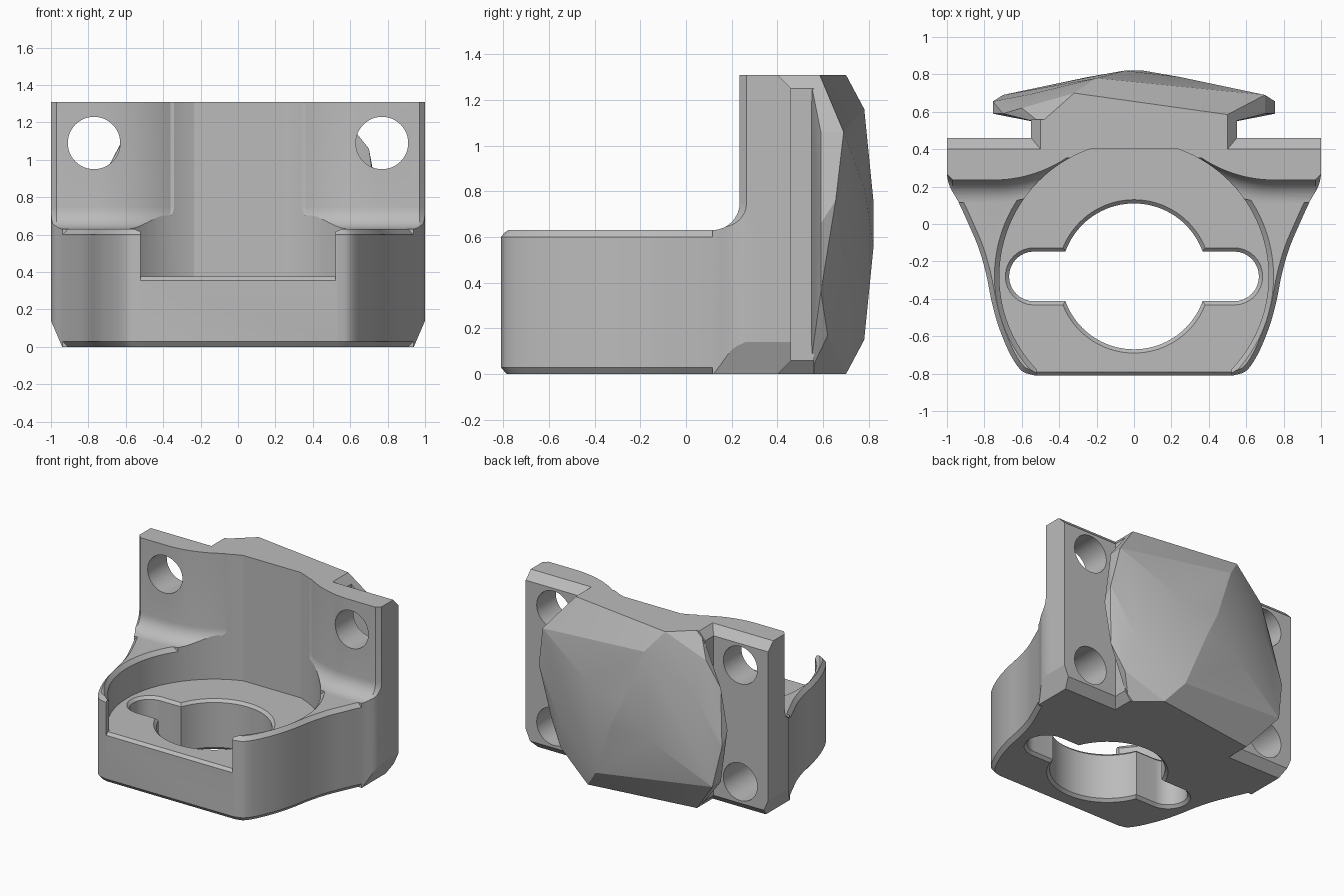
import bpy, bmesh, math
from mathutils import Vector, Matrix

if "Cube" in bpy.data.objects:
    bpy.data.objects.remove(bpy.data.objects["Cube"])

HEIGHT, BACK, RIM, FLOOR = 1.31, 0.46, 0.63, 0.375
CY, BORE = -0.28, 0.72

grey = bpy.data.materials.new("plain_grey")
grey.use_nodes = True
colour = (0.5, 0.5, 0.5, 1)
grey.diffuse_color = colour
grey.node_tree.nodes["Principled BSDF"].inputs["Base Color"].default_value = colour


def finish(name, bm):
    bmesh.ops.recalc_face_normals(bm, faces=bm.faces)
    me = bpy.data.meshes.new(name)
    bm.to_mesh(me)
    bm.free()
    me.materials.append(grey)
    ob = bpy.data.objects.new(name, me)
    bpy.context.collection.objects.link(ob)
    return ob


def loft(name, layers, matrix=None):
    """Closed solid through (points, z) layers of equal point count."""
    bm = bmesh.new()
    rings = [[bm.verts.new((x, y, z)) for x, y in pts] for pts, z in layers]
    for a, b in zip(rings, rings[1:]):
        for i in range(len(a)):
            j = (i + 1) % len(a)
            bm.faces.new((a[i], a[j], b[j], b[i]))
    bm.faces.new(rings[0])
    bm.faces.new(rings[-1])
    if matrix:
        bm.transform(matrix)
    return finish(name, bm)


def combine(target, other, operation):
    mod = target.modifiers.new("combine", "BOOLEAN")
    mod.operation, mod.object, mod.solver = operation, other, "EXACT"
    bpy.context.view_layer.objects.active = target
    bpy.ops.object.modifier_apply(modifier=mod.name)
    bpy.data.objects.remove(other)


def circle(r, x=0, y=CY, n=96):
    return [(x + r * math.cos(2 * math.pi * i / n), y + r * math.sin(2 * math.pi * i / n))
            for i in range(n)]


def capsule(half, r, n=16):
    angles = [-math.pi / 2 + math.pi * i / n for i in range(n + 1)]
    right = [(half + r * math.cos(a), CY + r * math.sin(a)) for a in angles]
    return right + [(-x, 2 * CY - y) for x, y in right]


def smooth(pts, n=5):
    """Catmull-Rom curve through the points."""
    p = [Vector(q) for q in pts]
    p = [2 * p[0] - p[1]] + p + [2 * p[-1] - p[-2]]
    out = []
    for a, b, c, d in zip(p, p[1:], p[2:], p[3:]):
        for i in range(n):
            t = i / n
            out.append(0.5 * (2 * b + (c - a) * t + (2 * a - 5 * b + 4 * c - d) * t * t
                              + (3 * b - a - 3 * c + d) * t ** 3))
    return out + [p[-2]]


def inset(pts, d):
    out = []
    for i, p in enumerate(pts):
        t = (Vector(pts[(i + 1) % len(pts)]) - Vector(pts[i - 1])).normalized()
        out.append((p[0] - t.y * d, p[1] + t.x * d))
    return out


# Plan outline with S-curved sides
side = smooth([(0.53, -0.81), (0.60, -0.785), (0.66, -0.70), (0.72, -0.56), (0.76, -0.42),
               (0.79, -0.27), (0.83, -0.13), (0.885, 0), (0.94, 0.12), (0.985, 0.20), (1, 0.26)])
side = [(p.x, p.y) for p in side]


def outline(back):
    half = side + [(1, back)]
    return half + [(-x, y) for x, y in reversed(half)]


# Low cup with chamfered rim and base
low = outline(0.32)
body = loft("bracket_body", [(inset(low, 0.025), 0), (low, 0.03), (low, RIM - 0.03),
                             (inset(low, 0.025), RIM)])
combine(body, loft("rim_cut", [(circle(BORE), FLOOR), (circle(BORE), RIM - 0.03),
                               (circle(BORE + 0.035), RIM + 0.01)]), "DIFFERENCE")


# Upright wall with flowing front face and fillet at its foot
def wall_front(x):
    x = abs(x)
    if x > 0.97:
        return 0.235 + x - 0.97
    if x > 0.75:
        return 0.235
    return 0.935 - math.sqrt(0.49 - (0.75 - max(x, 0.36)) ** 2)


xs = [-1.1, -0.97] + [-0.75 + 0.03 * i for i in range(51)] + [0.97, 1.1]


def wall(shift):
    return [(x, wall_front(x) - shift) for x in xs] + [(1.1, BACK), (-1.1, BACK)]


R = 0.12
layers = [(wall(R), 0)]
for i in range(9):
    a = math.pi / 2 * i / 8
    layers.append((wall(R * (1 - math.sin(a))), RIM + R * (1 - math.cos(a))))
upright = loft("upright", layers + [(wall(0), HEIGHT)])
plan = outline(BACK + 0.1)
combine(upright, loft("plan_trim", [(plan, -0.1), (plan, HEIGHT + 0.1)]), "INTERSECT")

# Chamfers along the top and bottom of the back
along_x = Matrix(((0, 0, 1, 0), (1, 0, 0, 0), (0, 1, 0, 0), (0, 0, 0, 1)))
for z, s in ((HEIGHT, 1), (0, -1)):
    tri = [(BACK - 0.08, z + 0.02 * s), (BACK + 0.02, z - 0.08 * s), (BACK + 0.02, z + 0.02 * s)]
    combine(upright, loft("chamfer_cut", [(tri, -1.3), (tri, 1.3)], along_x), "DIFFERENCE")
combine(body, upright, "UNION")

# Round cup interior, open at the front with blunted corners
combine(body, loft("bore_cut", [(circle(BORE), FLOOR), (circle(BORE), 2)]), "DIFFERENCE")
mouth = [(-0.52, -0.9), (0.52, -0.9), (0.52, -0.7), (-0.52, -0.7)]
combine(body, loft("mouth_cut", [(mouth, FLOOR), (mouth, 1)]), "DIFFERENCE")

# Through hole: round centre with two slot ends, chamfered both sides
for shape in (lambda d: circle(0.39 + d), lambda d: capsule(0.535, 0.133 + d)):
    combine(body, loft("keyhole_cut", [
        (shape(0.04), -0.02), (shape(0), 0.02), (shape(0), FLOOR - 0.02),
        (shape(0.04), FLOOR + 0.02)]), "DIFFERENCE")

# Front lip chamfer
lip = [(-0.85, FLOOR - 0.06), (-0.77, FLOOR + 0.02), (-0.85, FLOOR + 0.02)]
combine(body, loft("lip_cut", [(lip, -0.52), (lip, 0.52)], along_x), "DIFFERENCE")

# Steep chamfers under both side edges, and bolt holes
along_y = Matrix(((1, 0, 0, 0), (0, 0, 1, 0), (0, 1, 0, 0), (0, 0, 0, 1)))
for s in (-1, 1):
    tri = [(s * 0.914, -0.06), (s * 1.06, 0.28), (s * 1.06, -0.06)]
    combine(body, loft("side_cut", [(tri, -0.6), (tri, 0.6)], along_y), "DIFFERENCE")
    for z, start in ((1.09, -0.2), (HEIGHT - 1.09, 0.15)):
        hole = circle(0.14, s * 0.77, z, 48)
        combine(body, loft("bolt_hole_cut", [(hole, start), (hole, 0.7)], along_y), "DIFFERENCE")

# Neck behind the wall
quarter = [(0.5, 0), (0.55, 0.06), (0.55, HEIGHT - 0.06), (0.5, HEIGHT)]
ring = quarter + [(-x, z) for x, z in reversed(quarter)]
neck = loft("back_neck", [(ring, 0.40), (ring, 0.56)], along_y)

# Faceted cap, symmetric under a half turn about y
half_cap = [(-0.5, 0.54, HEIGHT), (0.5, 0.54, HEIGHT), (-0.32, 0.70, HEIGHT),
            (0.5, 0.585, HEIGHT), (0.70, 0.59, 1.06), (0.70, 0.69, 1.06), (0.755, 0.59, 0.66),
            (0.755, 0.655, 0.76), (0.70, 0.59, 0.36), (0.60, 0.59, 0.17), (0.60, 0.62, 0.17),
            (0.55, 0.695, 0.40), (-0.05, 0.82, 0.76), (-0.2, 0.78, 1.16), (0.25, 0.785, 0.80)]
bm = bmesh.new()
for x, y, z in half_cap:
    bm.verts.new((x, y, z))
    bm.verts.new((-x, y, HEIGHT - z))
bmesh.ops.convex_hull(bm, input=bm.verts[:])
loose = [v for v in bm.verts if not v.link_faces]
bmesh.ops.delete(bm, geom=loose, context="VERTS")
cap = finish("faceted_back_cap", bm)

# Smooth the curved surfaces, keep edges sharp
for ob, angle in ((body, 22), (cap, 12)):
    bpy.ops.object.select_all(action="DESELECT")
    ob.select_set(True)
    bpy.context.view_layer.objects.active = ob
    bpy.ops.object.shade_smooth_by_angle(angle=math.radians(angle))
